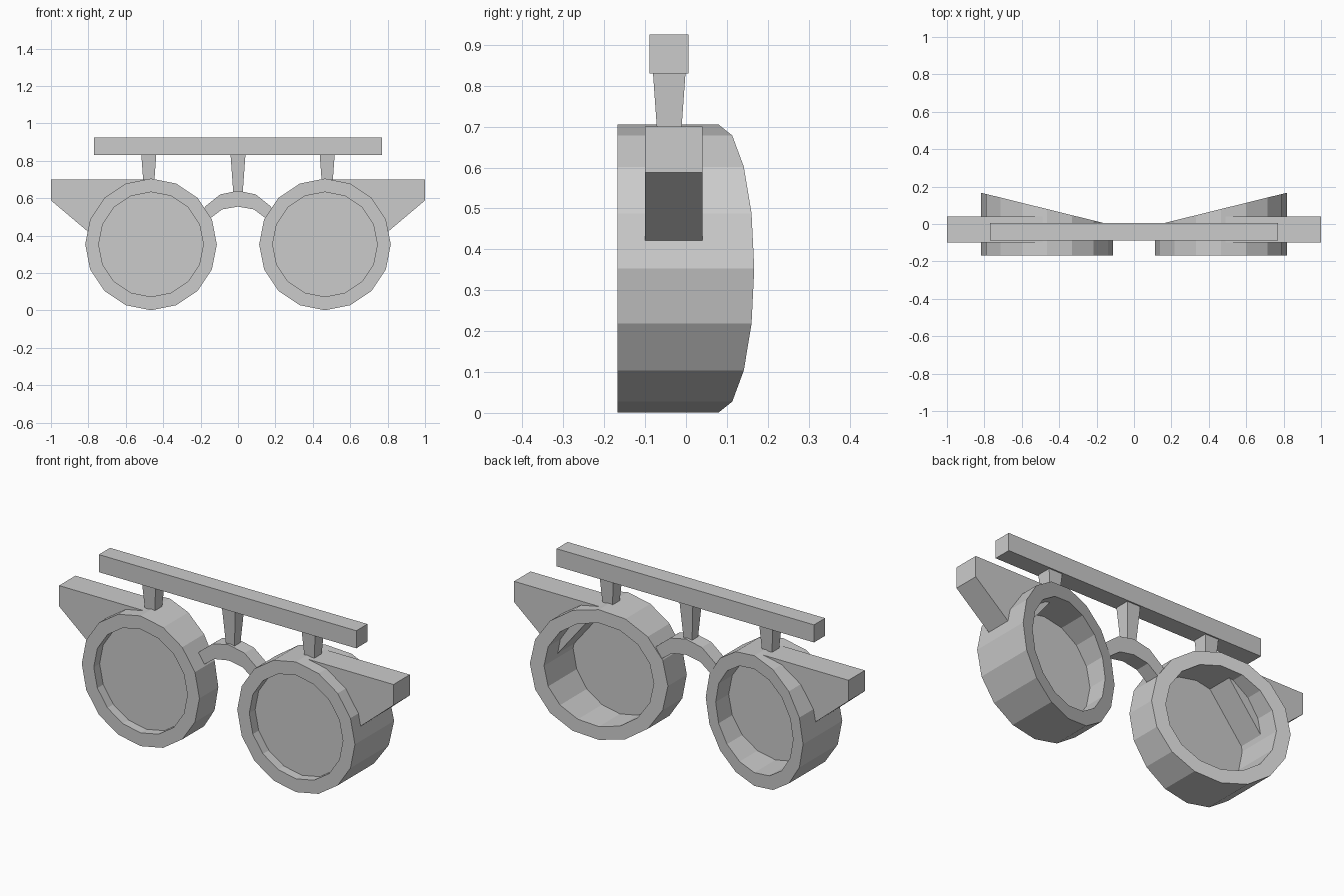
import bpy, bmesh
from math import sin, cos, pi

if "Cube" in bpy.data.objects:
    bpy.data.objects.remove(bpy.data.objects["Cube"])

CX, CZ, R_OUT, R_IN, N = 0.465, 0.353, 0.352, 0.28, 16


def finish(bm, name):
    bmesh.ops.recalc_face_normals(bm, faces=bm.faces)
    me = bpy.data.meshes.new(name)
    bm.to_mesh(me)
    bm.free()
    ob = bpy.data.objects.new(name, me)
    bpy.context.collection.objects.link(ob)
    return ob


def prism(name, pts, y0, y1):
    """Extrude an (x, z) outline from y0 to y1."""
    bm = bmesh.new()
    a = [bm.verts.new((x, y0, z)) for x, z in pts]
    b = [bm.verts.new((x, y1, z)) for x, z in pts]
    bm.faces.new(a)
    bm.faces.new(b[::-1])
    for i in range(len(pts)):
        j = (i + 1) % len(pts)
        bm.faces.new((a[i], a[j], b[j], b[i]))
    return finish(bm, name)


def circle(side, r):
    return [(side * CX + r * sin(2 * pi * i / N), CZ + r * cos(2 * pi * i / N))
            for i in range(N)]


def rim(name, side):
    """Round tube with a flat front and a slanted back."""
    bm = bmesh.new()
    back = lambda x: 0.08 + 0.247 * (abs(x) - CX)
    loops = []
    for r, is_back in ((R_OUT, 0), (R_OUT, 1), (R_IN, 1), (R_IN, 0)):
        loops.append([bm.verts.new((x, back(x) if is_back else -0.168, z))
                      for x, z in circle(side, r)])
    for k in range(4):
        p, q = loops[k], loops[(k + 1) % 4]
        for i in range(N):
            j = (i + 1) % N
            bm.faces.new((p[i], p[j], q[j], q[i]))
    return finish(bm, name)


def strut(name, x, z0, w0, z1=0.835, w1=0.04, y=-0.041):
    """Square post that widens towards the top."""
    bm = bmesh.new()
    rings = [[bm.verts.new((x + sx * w, y + sy * w, z))
              for sx, sy in ((-1, -1), (1, -1), (1, 1), (-1, 1))]
             for z, w in ((z0, w0), (z1, w1))]
    a, b = rings
    bm.faces.new(a[::-1])
    bm.faces.new(b)
    for i in range(4):
        j = (i + 1) % 4
        bm.faces.new((a[i], a[j], b[j], b[i]))
    return finish(bm, name)


# Rims, lenses, outer wings and side struts
for side, tag in ((-1, "left"), (1, "right")):
    rim("rim_" + tag, side)
    prism("lens_" + tag, circle(side, R_IN + 0.01), -0.118, -0.10)
    wing = [(1, 0.70), (1, 0.588), (0.745, 0.373), (0.48, 0.70)]
    prism("wing_" + tag, [(side * x, z) for x, z in wing], -0.10, 0.04)
    strut("strut_" + tag, side * 0.477, 0.68, 0.029)

# Arched nose bridge
outer = [(-0.22, 0.505), (-0.17, 0.56), (-0.095, 0.62), (0, 0.64),
         (0.095, 0.62), (0.17, 0.56), (0.22, 0.505)]
inner = [(0.18, 0.455), (0.145, 0.495), (0.085, 0.54), (0, 0.555),
         (-0.085, 0.54), (-0.145, 0.495), (-0.18, 0.455)]
prism("nose_bridge", outer + inner, -0.08, 0.0)
strut("strut_middle", 0, 0.625, 0.025)

# Straight brow bar
prism("brow_bar", [(-0.77, 0.83), (0.77, 0.83), (0.77, 0.925), (-0.77, 0.925)],
      -0.089, 0.006)
